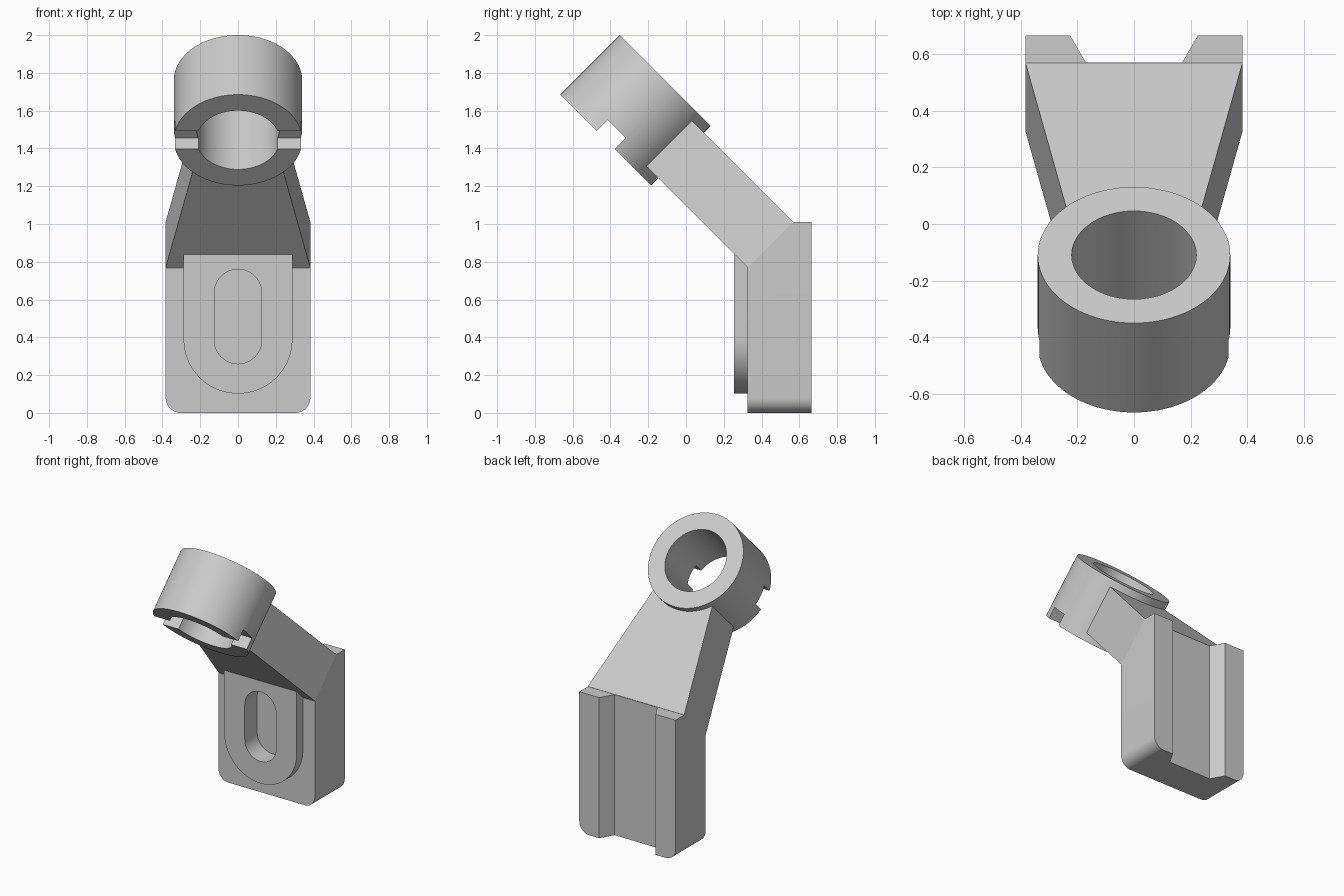
import bpy, bmesh
from math import sin, cos, pi, sqrt
from mathutils import Vector

cube = bpy.data.objects.get("Cube")
if cube:
    bpy.data.objects.remove(cube, do_unlink=True)

grey = bpy.data.materials.new("light grey")
grey.use_nodes = True
grey.diffuse_color = (0.6, 0.6, 0.6, 1)
grey.node_tree.nodes["Principled BSDF"].inputs["Base Color"].default_value = (0.6, 0.6, 0.6, 1)

# Drawing frames: outline axes u, v and extrusion axis w
R = sqrt(0.5)
FRONT = (Vector((1, 0, 0)), Vector((0, 0, 1)), Vector((0, 1, 0)))
TOP = (Vector((1, 0, 0)), Vector((0, 1, 0)), Vector((0, 0, 1)))
TILT = (Vector((1, 0, 0)), Vector((0, -R, R)), Vector((0, R, R)))


def arc(cx, cy, r, start, end, n):
    return [(cx + r * cos(start + (end - start) * i / n),
             cy + r * sin(start + (end - start) * i / n)) for i in range(n + 1)]


def circle(cy, r):
    return arc(0, cy, r, 0, 2 * pi, 96)[:-1]


def box(half, low, high):
    return [(-half, low), (half, low), (half, high), (-half, high)]


def prism(name, outline, frame, w0, w1):
    u, v, w = frame
    bm = bmesh.new()
    face = bm.faces.new([bm.verts.new(u * a + v * b + w * w0) for a, b in outline])
    moved = bmesh.ops.extrude_face_region(bm, geom=[face], use_keep_orig=True)["geom"]
    bmesh.ops.translate(bm, vec=w * (w1 - w0),
                        verts=[g for g in moved if isinstance(g, bmesh.types.BMVert)])
    bmesh.ops.recalc_face_normals(bm, faces=bm.faces)
    mesh = bpy.data.meshes.new(name)
    bm.to_mesh(mesh)
    bm.free()
    mesh.materials.append(grey)
    obj = bpy.data.objects.new(name, mesh)
    bpy.context.collection.objects.link(obj)
    return obj


def activate(obj):
    bpy.ops.object.select_all(action="DESELECT")
    obj.select_set(True)
    bpy.context.view_layer.objects.active = obj


def cut(obj, *shape):
    cutter = prism("cutter", *shape)
    mod = obj.modifiers.new("cut", "BOOLEAN")
    mod.operation = "DIFFERENCE"
    mod.solver = "EXACT"
    mod.object = cutter
    activate(obj)
    bpy.ops.object.modifier_apply(modifier=mod.name)
    bpy.data.objects.remove(cutter, do_unlink=True)


# Mounting plate with rounded bottom corners, sloped shoulder and back channel
W, r = 0.383, 0.08
outline = (arc(-W + r, r, r, pi, 1.5 * pi, 12) + arc(W - r, r, r, 1.5 * pi, 2 * pi, 12)
           + [(W, 1.01), (-W, 1.01)])
plate = prism("mounting_plate", outline, FRONT, 0.325, 0.665)
cut(plate, box(0.6, 0.313, 0.8), TILT, 0.5, 1.4)
cut(plate, [(-0.17, 0.57), (0.17, 0.57), (0.245, 0.70), (-0.245, 0.70)], TOP, -0.2, 1.3)

# Raised boss on the plate front
boss = prism("slot_boss", arc(0, 0.39, 0.288, pi, 2 * pi, 48) + [(0.288, 0.838), (-0.288, 0.838)],
             FRONT, 0.255, 0.34)

# Blind slot through the boss into the plate
slot = arc(0, 0.385, 0.125, pi, 2 * pi, 32) + arc(0, 0.635, 0.125, 0, pi, 32)
for part in (plate, boss):
    cut(part, slot, FRONT, 0.15, 0.395)

# Tapered arm leaning forward
arm = prism("arm", [(-W, 0.313), (W, 0.313), (0.232, 1.071), (-0.232, 1.071)],
            TILT, 0.7745, 1.117)

# Ring with a bore and a notch across its lower face
ring = prism("ring", circle(1.322, 0.34), TILT, 0.721, 1.167)
cut(ring, circle(1.322, 0.22), TILT, 0.5, 1.4)
cut(ring, box(0.5, 1.322 - 0.068, 1.322 + 0.068), TILT, 0.5, 0.804)

for part in (plate, boss, arm, ring):
    activate(part)
    bpy.ops.object.shade_smooth_by_angle(angle=pi / 6)
